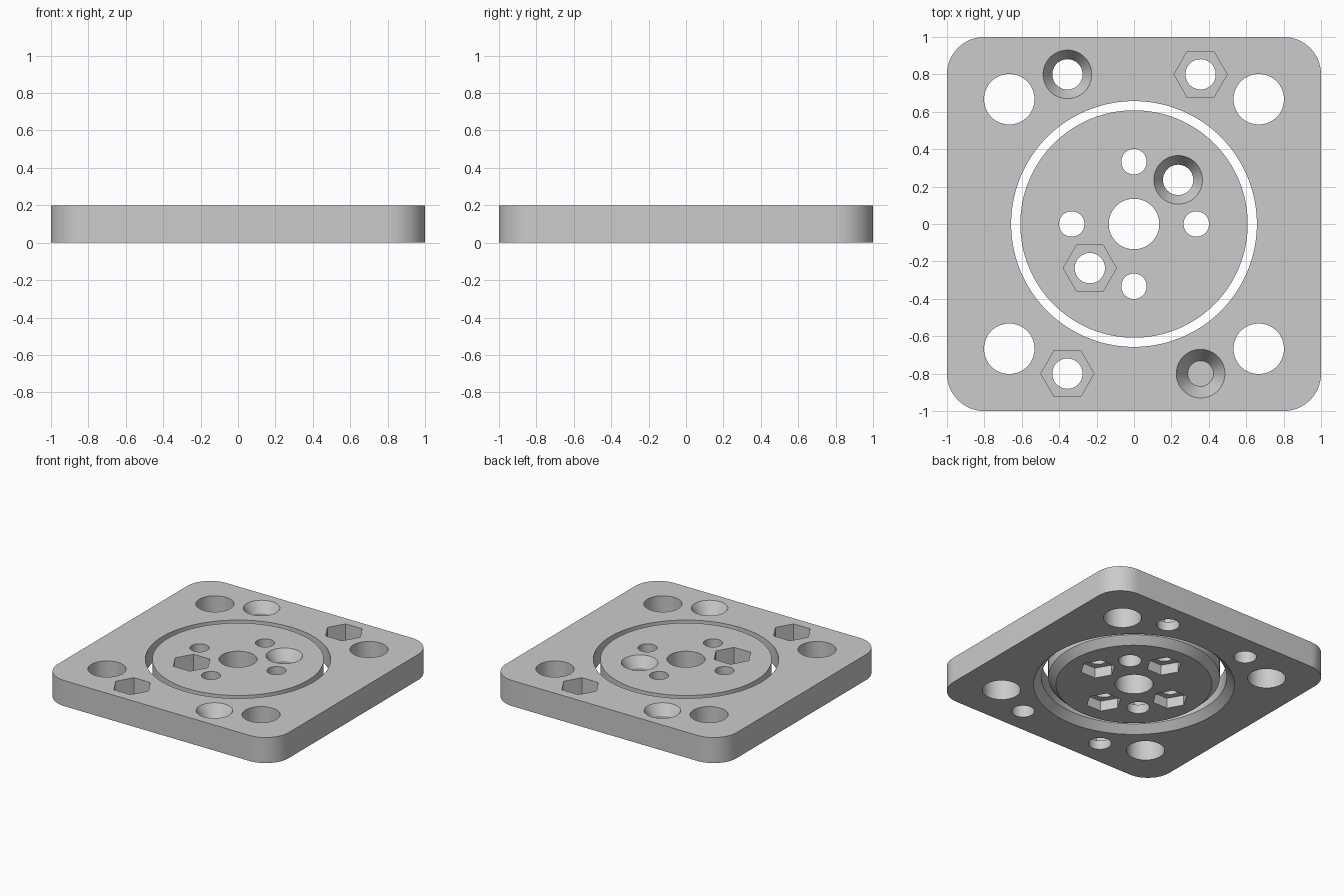
import bpy, bmesh
from math import pi, cos, sin
from mathutils import Matrix

if "Cube" in bpy.data.objects:
    bpy.data.objects.remove(bpy.data.objects["Cube"], do_unlink=True)

THICK = 0.2
GREY = (0.6, 0.6, 0.6, 1)
material = bpy.data.materials.new("light grey")
material.use_nodes = True
material.diffuse_color = GREY
material.node_tree.nodes["Principled BSDF"].inputs["Base Color"].default_value = GREY


def add_object(name, bm):
    bmesh.ops.recalc_face_normals(bm, faces=bm.faces)
    mesh = bpy.data.meshes.new(name)
    bm.to_mesh(mesh)
    bm.free()
    mesh.materials.append(material)
    obj = bpy.data.objects.new(name, mesh)
    bpy.context.collection.objects.link(obj)
    return obj


def frustum(name, x, y, z0, r0, z1, r1, sides=64):
    """Solid of revolution between two heights, a prism when sides is 6."""
    bm = bmesh.new()
    rings = [[bm.verts.new((x + r * cos(2 * pi * i / sides),
                            y + r * sin(2 * pi * i / sides), z))
              for i in range(sides)] for z, r in ((z0, r0), (z1, r1))]
    for ring in rings:
        bm.faces.new(ring)
    for i in range(sides):
        j = (i + 1) % sides
        bm.faces.new((rings[0][i], rings[0][j], rings[1][j], rings[1][i]))
    return add_object(name, bm)


def cut(target, cutter):
    cutter.hide_render = True
    mod = target.modifiers.new("cut", 'BOOLEAN')
    mod.operation = 'DIFFERENCE'
    mod.solver = 'EXACT'
    mod.object = cutter
    bpy.ops.object.select_all(action='DESELECT')
    bpy.context.view_layer.objects.active = target
    target.select_set(True)
    bpy.ops.object.modifier_apply(modifier=mod.name)
    bpy.data.objects.remove(cutter, do_unlink=True)


def drill(target, x, y, r):
    cut(target, frustum("drill", x, y, -0.1, r, THICK + 0.1, r))


def hex_pocket(target, x, y, r, z0, z1):
    cut(target, frustum("hex_cutter", x, y, z0, r, z1, r, 6))


def countersink(target, x, y):
    # cone from the rim down to the bolt hole, overshooting both ends
    rim, hole, depth = 0.13, 0.081, 0.08
    slope = (rim - hole) / depth
    over = 0.02
    cut(target, frustum("sink_cutter", x, y, THICK - depth - over, hole - slope * over,
                        THICK + over, rim + slope * over))


# Square plate with rounded corners
CORNER = 0.2
bm = bmesh.new()
outline = []
for quarter, (sx, sy) in enumerate([(1, 1), (-1, 1), (-1, -1), (1, -1)]):
    for k in range(17):
        a = (quarter + k / 16) * pi / 2
        outline.append(bm.verts.new((sx * (1 - CORNER) + CORNER * cos(a),
                                     sy * (1 - CORNER) + CORNER * sin(a), 0)))
base = bm.faces.new(outline)
top = bmesh.ops.extrude_face_region(bm, geom=[base])
bmesh.ops.translate(bm, vec=(0, 0, THICK),
                    verts=[v for v in top["geom"] if isinstance(v, bmesh.types.BMVert)])
plate = add_object("square_plate", bm)

# Round opening, chamfered underneath
OPENING, DISC, CHAMFER = 0.657, 0.608, 0.055
cut(plate, frustum("opening", 0, 0, -0.1, OPENING, THICK + 0.1, OPENING, 128))
cut(plate, frustum("chamfer", 0, 0, -0.05, OPENING + CHAMFER + 0.05,
                   CHAMFER + 0.02, OPENING - 0.02, 128))

# Corner holes
for sx in (-1, 1):
    for sy in (-1, 1):
        drill(plate, sx * 0.667, sy * 0.667, 0.135)

# Bolt holes: countersunk on one diagonal, hex nut pockets on the other
BOLT, NUT = 0.081, 0.142
for s in (-1, 1):
    drill(plate, s * 0.356, s * 0.8, BOLT)
    hex_pocket(plate, s * 0.356, s * 0.8, NUT, THICK - 0.13, THICK + 0.1)
    drill(plate, s * 0.356, -s * 0.8, BOLT)
    countersink(plate, s * 0.356, -s * 0.8)

# Central disc with a chamfered lower edge
bm = bmesh.new()
sides = 128
rings = [[bm.verts.new((r * cos(2 * pi * i / sides), r * sin(2 * pi * i / sides), z))
          for i in range(sides)]
         for z, r in ((0, DISC - CHAMFER), (CHAMFER, DISC), (THICK, DISC))]
bm.faces.new(rings[0])
bm.faces.new(rings[-1])
for low, high in zip(rings, rings[1:]):
    for i in range(sides):
        j = (i + 1) % sides
        bm.faces.new((low[i], low[j], high[j], high[i]))
disc = add_object("centre_disc", bm)

# Disc holes: hub, four with nut pockets below, one countersunk, one with nut pocket on top
drill(disc, 0, 0, 0.135)
for x, y in ((1, 0), (0, 1), (-1, 0), (0, -1)):
    drill(disc, x * 0.333, y * 0.333, 0.068)
    hex_pocket(disc, x * 0.333, y * 0.333, 0.127, -0.1, 0.08)
for s in (-1, 1):
    drill(disc, s * 0.236, s * 0.236, BOLT)
countersink(disc, 0.236, 0.236)
hex_pocket(disc, -0.236, -0.236, NUT, THICK - 0.13, THICK + 0.1)

# Smooth round walls, keep edges sharp
bpy.ops.object.select_all(action='DESELECT')
for obj in (plate, disc):
    obj.select_set(True)
    bpy.context.view_layer.objects.active = obj
bpy.ops.object.shade_smooth_by_angle(angle=pi / 6)
